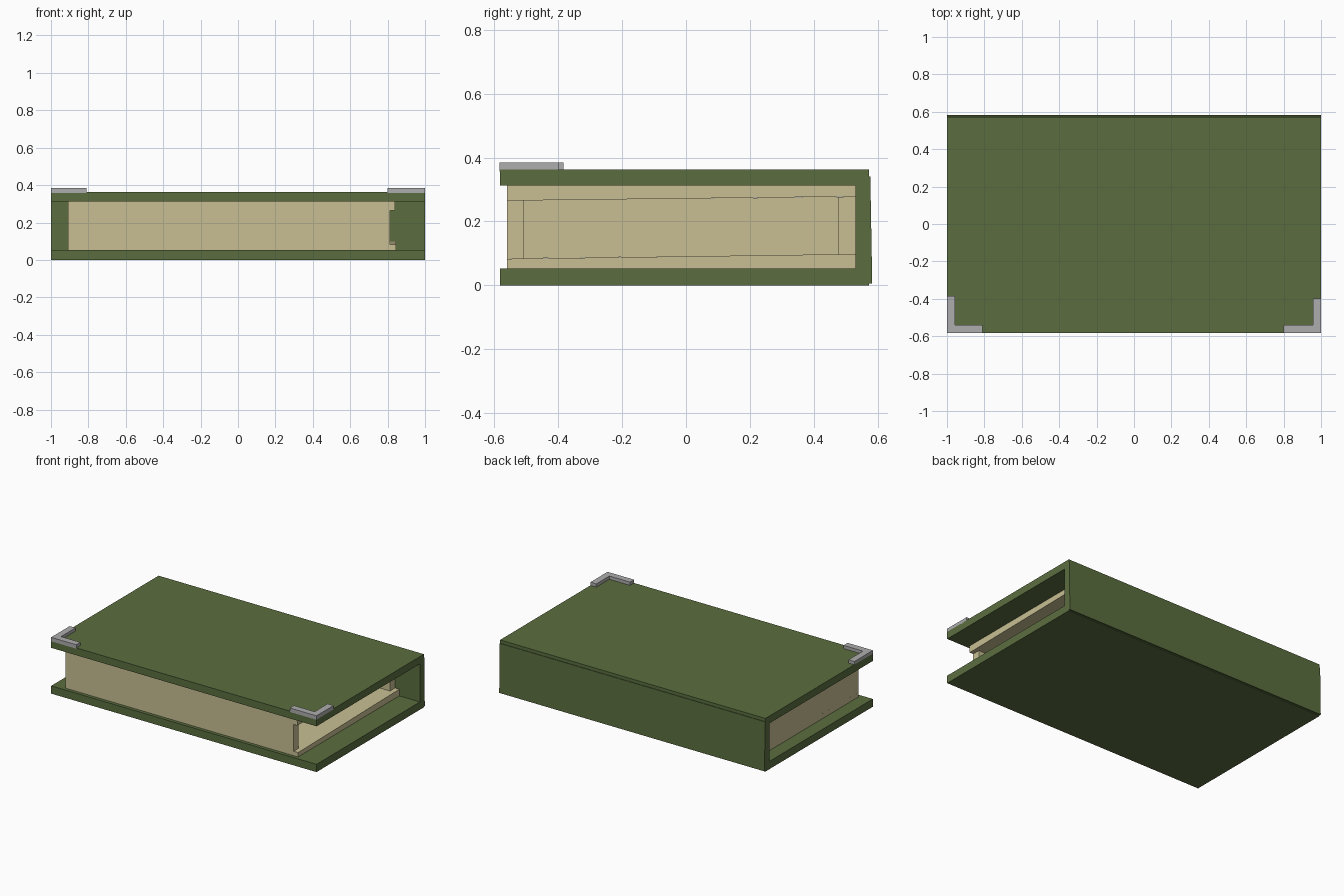
import bpy, bmesh
from mathutils import Vector

if "Cube" in bpy.data.objects:
    bpy.data.objects.remove(bpy.data.objects["Cube"])


def material(name, rgb):
    m = bpy.data.materials.new(name)
    m.diffuse_color = (*rgb, 1)
    m.use_nodes = True
    m.node_tree.nodes["Principled BSDF"].inputs["Base Color"].default_value = m.diffuse_color
    return m


green = material("cover_green", (0.105, 0.155, 0.05))
cream = material("page_cream", (0.58, 0.52, 0.29))
metal = material("corner_metal", (0.42, 0.42, 0.43))


def prism(name, points, direction, mat):
    """Extrude a closed flat outline along a direction."""
    bm = bmesh.new()
    face = bm.faces.new([bm.verts.new(p) for p in points])
    ext = bmesh.ops.extrude_face_region(bm, geom=[face], use_keep_orig=True)
    moved = [g for g in ext["geom"] if isinstance(g, bmesh.types.BMVert)]
    bmesh.ops.translate(bm, verts=moved, vec=Vector(direction))
    bmesh.ops.recalc_face_normals(bm, faces=bm.faces)
    mesh = bpy.data.meshes.new(name)
    bm.to_mesh(mesh)
    bm.free()
    obj = bpy.data.objects.new(name, mesh)
    mesh.materials.append(mat)
    bpy.context.collection.objects.link(obj)
    return obj


def along_x(name, yz, x0, x1, mat):
    return prism(name, [(x0, y, z) for y, z in yz], (x1 - x0, 0, 0), mat)


# Covers and slightly leaning spine, sharing one C-shaped section
along_x("cover", [(-0.583, 0), (0.573, 0), (0.573, 0.005), (0.583, 0.005),
                  (0.577, 0.34), (0.573, 0.34), (0.573, 0.362), (-0.583, 0.362),
                  (-0.583, 0.312), (0.53, 0.312), (0.53, 0.053), (-0.583, 0.053)],
        -1, 1, green)

# Hollow page block, open at the right end
F, B, Z0, Z1, L = -0.56, 0.53, 0.053, 0.312, -0.91
along_x("page_floor", [(F, Z0), (B, Z0), (B, 0.098), (F, 0.083)], L, 0.845, cream)
along_x("page_ceiling", [(F, 0.265), (B, 0.278), (B, Z1), (F, Z1)], L, 0.84, cream)
along_x("page_front_wall", [(F, 0.083), (-0.507, 0.084), (-0.507, 0.266), (F, 0.265)],
        L, 0.812, cream)
along_x("page_back_wall", [(0.477, 0.097), (B, 0.098), (B, 0.278), (0.477, 0.277)],
        L, 0.812, cream)
along_x("page_left_wall", [(-0.507, 0.084), (0.477, 0.097), (0.477, 0.277), (-0.507, 0.266)],
        L, L + 0.05, cream)

# L-shaped metal corners on the top cover
for name, s, width, depth in (("left_corner", -1, 0.19, 0.20),
                              ("right_corner", 1, 0.20, 0.185)):
    y, t = -0.584, 0.044
    outline = [(1, y), (1, y + depth), (1 - t, y + depth), (1 - t, y + t),
               (1 - width, y + t), (1 - width, y)]
    prism(name, [(s * a, b, 0.357) for a, b in outline], (0, 0, 0.027), metal)
